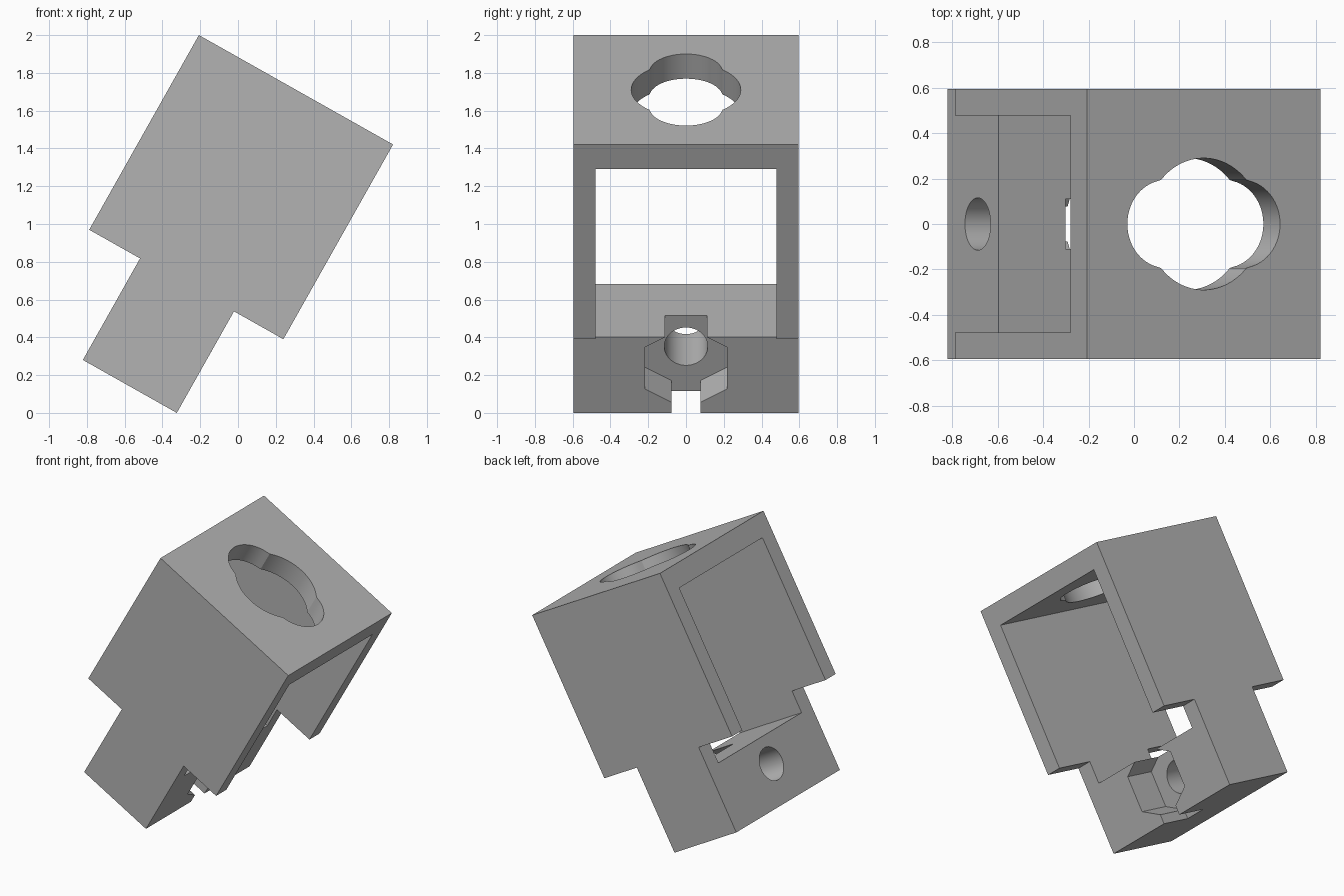
import bpy, bmesh, math
from mathutils import Vector

if "Cube" in bpy.data.objects:
    bpy.data.objects.remove(bpy.data.objects["Cube"])

TILT = math.radians(29.4)
BASE = Vector((-0.324, 0, 0))      # lower right edge of the foot
HALF = 0.595                       # half width along y

grey = bpy.data.materials.new("plain_grey")
grey.use_nodes = True
colour = (0.45, 0.45, 0.45, 1)
grey.diffuse_color = colour
grey.node_tree.nodes["Principled BSDF"].inputs["Base Color"].default_value = colour


def prism(name, points, sweep):
    """Closed solid made by sweeping a polygon along a vector."""
    bm = bmesh.new()
    face = bm.faces.new([bm.verts.new(p) for p in points])
    swept = bmesh.ops.extrude_face_region(bm, geom=[face])["geom"]
    bmesh.ops.translate(bm, vec=sweep, verts=[v for v in swept if isinstance(v, bmesh.types.BMVert)])
    bmesh.ops.recalc_face_normals(bm, faces=bm.faces)
    mesh = bpy.data.meshes.new(name)
    bm.to_mesh(mesh)
    bm.free()
    mesh.materials.append(grey)
    obj = bpy.data.objects.new(name, mesh)
    bpy.context.collection.objects.link(obj)
    obj.location = BASE
    obj.rotation_euler.y = TILT
    return obj


def box(name, x0, x1, half_y, z0, z1):
    corners = [(x0, -half_y, z0), (x1, -half_y, z0), (x1, -half_y, z1), (x0, -half_y, z1)]
    return prism(name, corners, (0, 2 * half_y, 0))


def ring(count, radius, x, z):
    """Regular polygon across the foot, with a corner at the top."""
    turn = [math.tau * i / count for i in range(count)]
    return [(x, radius * math.sin(t), z + radius * math.cos(t)) for t in turn]


# Bracket: square housing standing on a narrower foot
outline = [(-0.571, 0), (0, 0), (0, 0.617), (0.3, 0.617),
           (0.3, 1.8), (-0.88, 1.8), (-0.88, 0.617), (-0.571, 0.617)]
bracket = prism("bracket", [(x, -HALF, z) for x, z in outline], (0, 2 * HALF, 0))

# Lobed opening in the top wall: a circle joined with two smaller ones
lobes = []
for i in range(120):
    t = math.tau * i / 120
    r = max(0.29, 0.386 * abs(math.cos(t)))
    lobes.append((-0.29 + r * math.cos(t), r * math.sin(t), 1.55))

cutters = [
    box("housing_cavity", -1, 0.5, 0.478, 0.46, 1.65),
    prism("lobed_opening", lobes, (0, 0, 0.4)),
    prism("bolt_hole", ring(64, 0.115, -0.8, 0.272), (1, 0, 0)),
    prism("nut_pocket", ring(6, 0.252, -0.234, 0.272), (0.4, 0, 0)),
    box("nut_slot", -0.234, 0.2, 0.078, -0.1, 0.2),
]
for cutter in cutters:
    cutter.hide_render = True
    mod = bracket.modifiers.new(cutter.name, "BOOLEAN")
    mod.operation = "DIFFERENCE"
    mod.solver = "EXACT"
    mod.object = cutter

# Bake the cuts, then drop the cutters
bpy.context.view_layer.update()
evaluated = bracket.evaluated_get(bpy.context.evaluated_depsgraph_get())
bracket_mesh = bpy.data.meshes.new_from_object(evaluated)
bracket.modifiers.clear()
bracket.data = bracket_mesh
for cutter in cutters:
    bpy.data.objects.remove(cutter)

# Smooth the round walls, keep the edges crisp
bpy.ops.object.select_all(action="DESELECT")
bracket.select_set(True)
bpy.context.view_layer.objects.active = bracket
bpy.ops.object.shade_smooth_by_angle(angle=math.radians(25))
